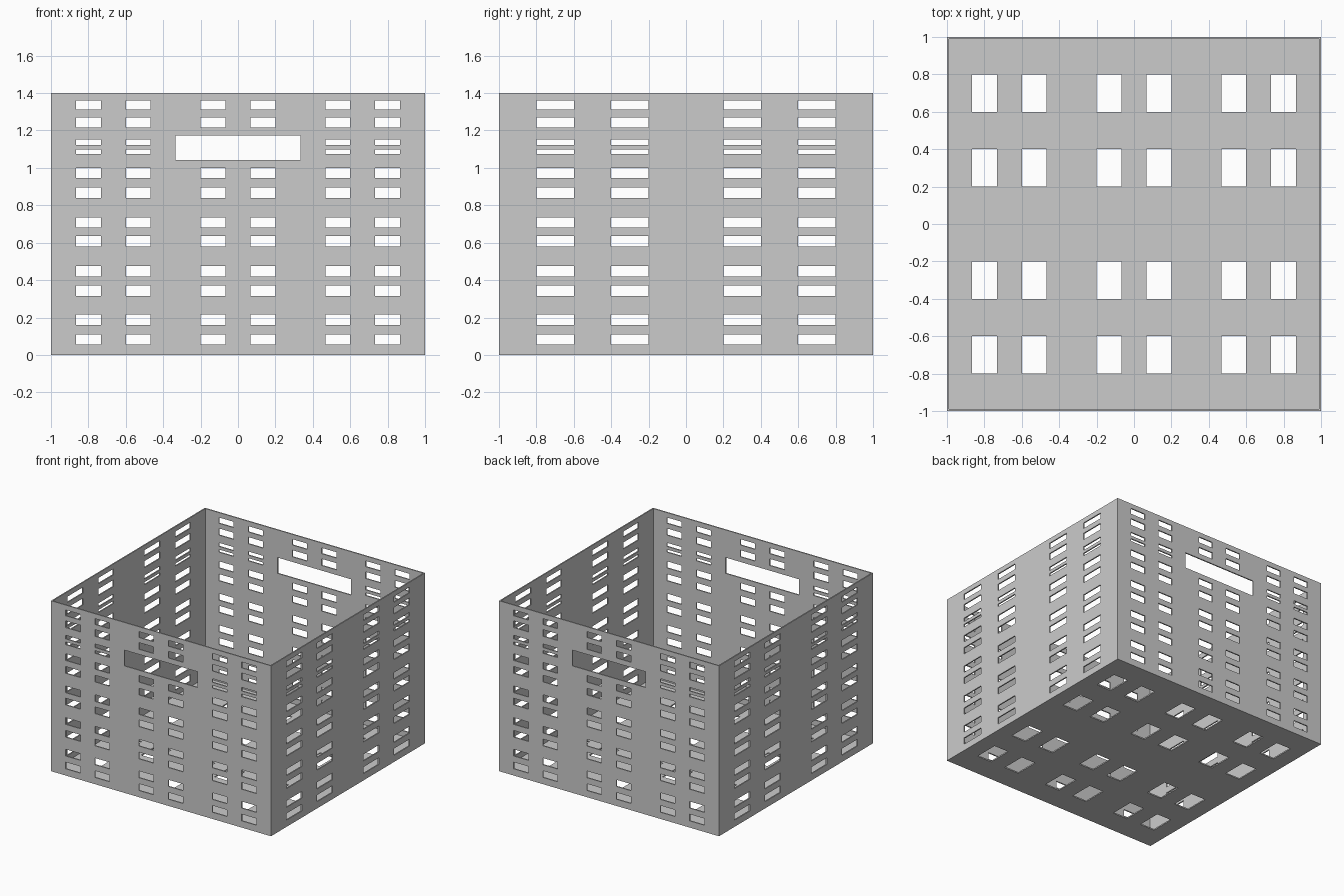
import bpy, bmesh
from mathutils import Vector

if "Cube" in bpy.data.objects:
    bpy.data.objects.remove(bpy.data.objects["Cube"])

H, T = 1.4, 0.01   # crate height, wall thickness

# Slot intervals along each axis
half_x = [(0.067, 0.2), (0.467, 0.6), (0.733, 0.867)]
half_y = [(0.2, 0.4), (0.6, 0.8)]
mirror = lambda spans: spans + [(-b, -a) for a, b in spans]
X, Y = mirror(half_x), mirror(half_y)
Z = [(z, z + 0.055) for z in (0.055, 0.16, 0.315, 0.42, 0.58, 0.68, 0.84, 0.945, 1.215)]
Z += [(1.075, 1.097), (1.122, 1.152), (1.312, 1.36)]
HANDLE_X, HANDLE_Z = (-0.333, 0.333), (1.043, 1.173)


def lines(lo, hi, spans):
    return sorted({lo, hi, *(v for s in spans for v in s)})


def inside(v, spans):
    return any(a < v < b for a, b in spans)


xs = lines(-1, 1, X + [HANDLE_X])
ys = lines(-1, 1, Y)
zs = lines(0, H, Z + [HANDLE_Z])
bm = bmesh.new()


def panel(us, vs, is_hole, place, outward):
    """Grid of faces with the slots left out, facing outward."""
    for u0, u1 in zip(us, us[1:]):
        for v0, v1 in zip(vs, vs[1:]):
            if is_hole((u0 + u1) / 2, (v0 + v1) / 2):
                continue
            corners = [(u0, v0), (u1, v0), (u1, v1), (u0, v1)]
            f = bm.faces.new([bm.verts.new(place(u, v)) for u, v in corners])
            f.normal_update()
            if f.normal.dot(Vector(outward)) < 0:
                f.normal_flip()


def front_hole(x, z):
    return (inside(x, X) and inside(z, Z)) or (inside(x, [HANDLE_X]) and inside(z, [HANDLE_Z]))


# Four walls
for s in (-1, 1):
    panel(xs, zs, front_hole, lambda x, z: (x, s, z), (0, s, 0))
    panel(ys, zs, lambda y, z: inside(y, Y) and inside(z, Z), lambda y, z: (s, y, z), (s, 0, 0))
# Floor
panel(xs, ys, lambda x, y: inside(x, X) and inside(y, Y), lambda x, y: (x, y, 0), (0, 0, -1))

# Weld the panels into one shell, then thicken inwards
bmesh.ops.remove_doubles(bm, verts=bm.verts, dist=1e-4)
mesh = bpy.data.meshes.new("crate_shell")
bm.to_mesh(mesh)
bm.free()
crate = bpy.data.objects.new("crate_shell", mesh)
bpy.context.collection.objects.link(crate)
solid = crate.modifiers.new("thickness", 'SOLIDIFY')
solid.thickness = T
solid.offset = -1
solid.use_even_offset = True
